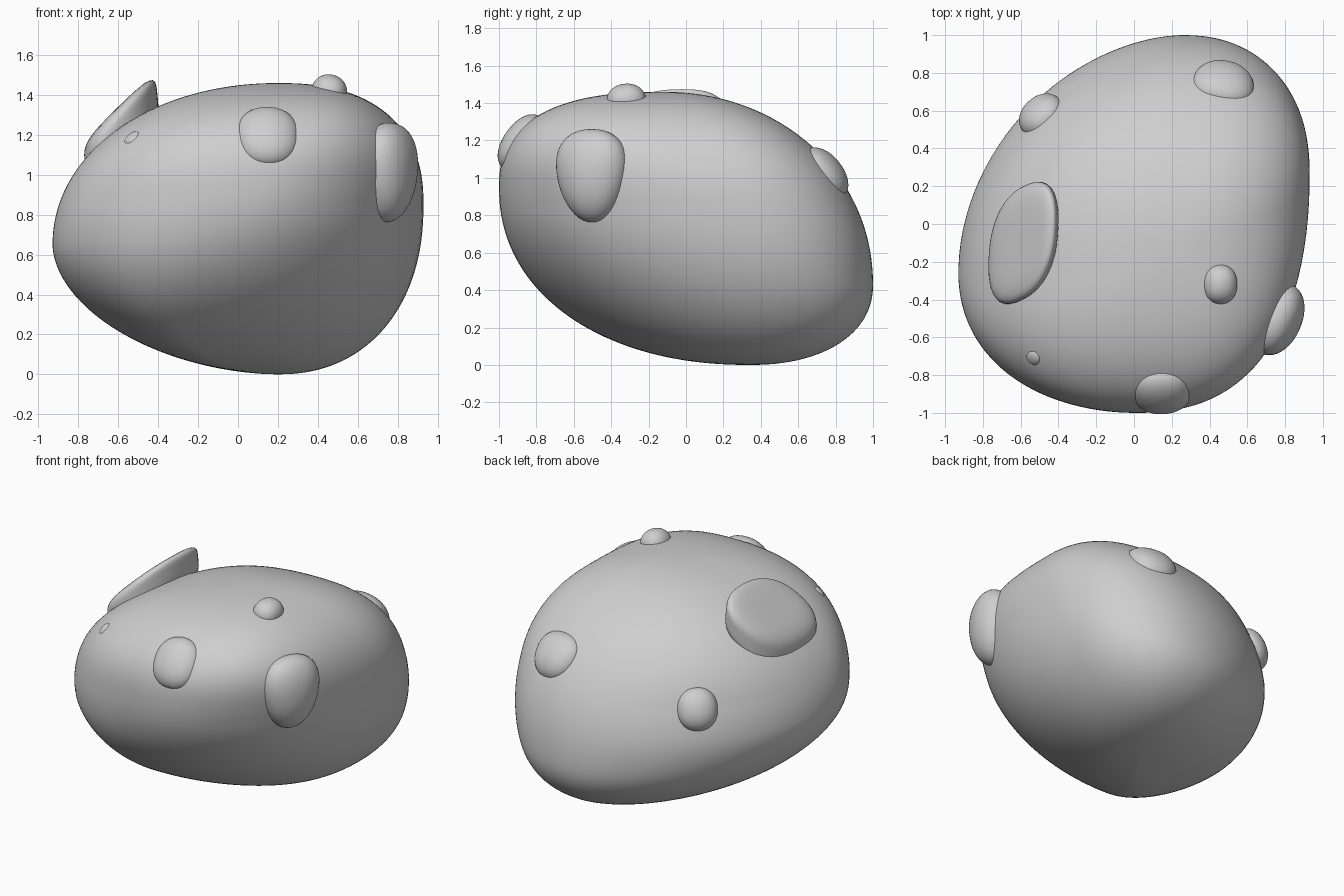
import bpy, bmesh, math
from mathutils import Vector, Matrix
from mathutils.bvhtree import BVHTree

if "Cube" in bpy.data.objects:
    bpy.data.objects.remove(bpy.data.objects["Cube"])

stone = bpy.data.materials.new("stone grey")
stone.diffuse_color = (0.62, 0.62, 0.62, 1)
stone.use_nodes = True
stone.node_tree.nodes["Principled BSDF"].inputs["Base Color"].default_value = stone.diffuse_color
HEIGHT = 1.46


def finish(bm, name):
    bmesh.ops.recalc_face_normals(bm, faces=bm.faces[:])
    bm.normal_update()
    mesh = bpy.data.meshes.new(name)
    bm.to_mesh(mesh)
    for poly in mesh.polygons:
        poly.use_smooth = True
    mesh.materials.append(stone)
    obj = bpy.data.objects.new(name, mesh)
    bpy.context.collection.objects.link(obj)
    return obj


def side(z, widest_z, extreme, low, high, n_low, n_high):
    """Edge of the boulder at height z, as two superellipse quarter arcs."""
    if z < widest_z:
        pole, d, n = low, (widest_z - z) / widest_z, n_low
    else:
        pole, d, n = high, (z - widest_z) / (HEIGHT - widest_z), n_high
    return pole + (extreme - pole) * max(0.0, 1 - min(d, 1) ** n) ** (1 / n)


def slice_points(z, count):
    """Horizontal section made of four quarter arcs that meet at its extremes."""
    x0 = side(z, 0.65, -0.93, 0.2, 0.2, 1.85, 2.05)
    x1 = side(z, 0.85, 0.93, 0.2, 0.2, 2.2, 2.4)
    y0 = side(z, 0.95, -1.0, 0.34, -0.12, 2.15, 2.5)
    y1 = side(z, 0.43, 1.0, 0.34, -0.12, 2.2, 2.05)
    low = max(0.0, 1 - z / 0.9) ** 1.5
    high = max(0.0, z - 0.85) ** 1.3
    x_front = x0 + (0.49 - 0.36 * low) * (x1 - x0)
    x_back = x0 + 0.65 * (x1 - x0)
    y_left, y_right = y0 + 0.36 * (y1 - y0), y0 + 0.66 * (y1 - y0)
    powers = {(True, True): 2.27 + 0.4 * high,
              (False, True): 1.74 + 0.26 * z + 1.0 * high,
              (False, False): 2.1 + 0.3 * high,
              (True, False): 2.2 - 0.2 * low + 1.3 * high}
    for i in range(count):
        a = 2 * math.pi * (i + 0.5) / count
        c, s = math.cos(a), math.sin(a)
        right, back = c > 0, s > 0
        cx = x_back if back else x_front
        cy = y_right if right else y_left
        n = powers[(right, back)]
        ex, ey = (x1 if right else x0), (y1 if back else y0)
        yield (cx + (ex - cx) * abs(c) ** (2 / n),
               cy + (ey - cy) * abs(s) ** (2 / n), z)


# boulder body, lofted from the bottom pole to the top pole
RINGS, SEGS = 72, 112
bm = bmesh.new()
bottom = bm.verts.new((0.2, 0.34, 0))
top = bm.verts.new((0.2, -0.12, HEIGHT))
rings = []
for k in range(1, RINGS):
    z = HEIGHT / 2 * (1 - math.cos(math.pi * k / RINGS))
    rings.append([bm.verts.new(p) for p in slice_points(z, SEGS)])
for i in range(SEGS):
    j = (i + 1) % SEGS
    bm.faces.new((bottom, rings[0][j], rings[0][i]))
    bm.faces.new((top, rings[-1][i], rings[-1][j]))
    for lower, upper in zip(rings, rings[1:]):
        bm.faces.new((lower[i], lower[j], upper[j], upper[i]))
finish(bm, "boulder_body")
surface = BVHTree.FromBMesh(bm)
bm.free()


def lump(name, centre, normal, across, along, depth, p=2.2, q=2.1,
         lean=None, taper=0.0, skew=0.0):
    """Rounded superellipsoid: 'along' points uphill, depth follows normal or lean."""
    w = Vector(normal).normalized()
    u = Vector((0, 0, 1)).cross(w)
    u = u.normalized() if u.length > 0.3 else Vector((1, 0, 0))
    u = (u - w * u.dot(w)).normalized()
    v = w.cross(u)
    out = Vector(lean).normalized() if lean else w
    frame = Matrix((u, v, out)).transposed()
    b = bmesh.new()
    bmesh.ops.create_uvsphere(b, u_segments=40, v_segments=28, radius=1)
    for vert in b.verts:
        x, y, z = vert.co
        flat = (abs(x) ** p + abs(y) ** p) ** (q / p)
        vert.co /= (flat + abs(z) ** q) ** (1 / q)
        x, y, z = vert.co
        x = x * (1 + taper * y) + skew * y
        vert.co = Vector(centre) + frame @ Vector((x * across, y * along, z * depth))
    finish(b, name)
    b.free()


# slab that juts out of the upper left, its rim cut nearly upright
lump("slab_lump", (-0.585, -0.10, 1.22), (-0.70, 0.03, 0.70),
     0.305, 0.25, 0.12, p=2.4, q=4.5, lean=(-0.1, 0, 1), skew=-0.3)

# smaller lumps seated on the body: name, near point, across, along, depth, sink, taper
for name, near, across, along, depth, sink, taper in [
    ("right_lump", (0.77, -0.51, 1.01), 0.195, 0.25, 0.14, 0.045, 0.2),
    ("front_lump", (0.15, -0.93, 1.225), 0.16, 0.17, 0.10, 0.055, 0.0),
    ("top_lump", (0.46, -0.32, 1.43), 0.09, 0.105, 0.09, 0.02, 0.0),
    ("back_lump", (0.475, 0.75, 1.03), 0.165, 0.16, 0.10, 0.045, 0.1),
    ("left_back_lump", (-0.55, 0.64, 0.88), 0.13, 0.14, 0.10, 0.025, 0.0),
    ("tiny_lump", (-0.505, -0.685, 1.15), 0.045, 0.05, 0.03, 0.018, 0.0),
]:
    point, normal, _, _ = surface.find_nearest(Vector(near))
    lump(name, point - normal * sink, normal, across, along, depth, taper=taper)
